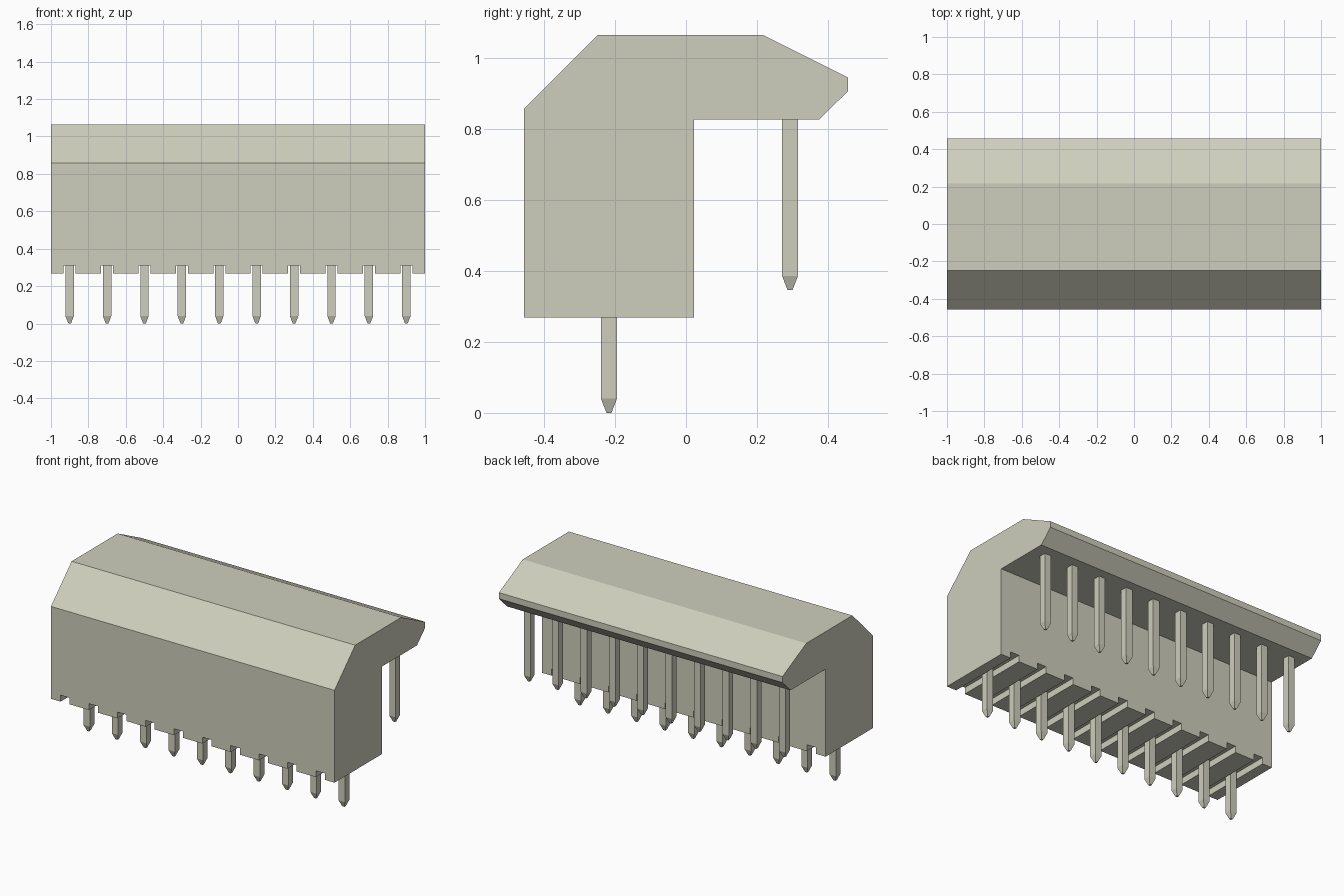
import bpy
import bmesh

if "Cube" in bpy.data.objects:
    bpy.data.objects.remove(bpy.data.objects["Cube"], do_unlink=True)

COUNT, PITCH = 10, 0.2
PIN_X = [(i - (COUNT - 1) / 2) * PITCH for i in range(COUNT)]

beige = bpy.data.materials.new("warm beige grey")
beige.use_nodes = True
colour = (0.62, 0.62, 0.51, 1)
beige.diffuse_color = colour
beige.node_tree.nodes["Principled BSDF"].inputs["Base Color"].default_value = colour


def make_object(name, bm):
    bmesh.ops.recalc_face_normals(bm, faces=bm.faces)
    mesh = bpy.data.meshes.new(name)
    bm.to_mesh(mesh)
    bm.free()
    mesh.materials.append(beige)
    obj = bpy.data.objects.new(name, mesh)
    bpy.context.collection.objects.link(obj)
    return obj


def extrude_profile(bm, points, x0, x1):
    """Extrude a (y, z) outline along x."""
    face = bm.faces.new([bm.verts.new((x0, y, z)) for y, z in points])
    grown = bmesh.ops.extrude_face_region(bm, geom=[face])["geom"]
    moved = [g for g in grown if isinstance(g, bmesh.types.BMVert)]
    bmesh.ops.translate(bm, verts=moved, vec=(x1 - x0, 0, 0))


def make_pin(name, x, y, tip, top):
    """Square pin with a blunt pyramid tip."""
    bm = bmesh.new()
    rings = []
    for z, r in ((tip, 0.007), (tip + 0.04, 0.0225), (top, 0.0225)):
        rings.append([bm.verts.new((x + sx * r, y + sy * r, z))
                      for sx, sy in ((-1, -1), (1, -1), (1, 1), (-1, 1))])
    for low, high in zip(rings, rings[1:]):
        for i in range(4):
            j = (i + 1) % 4
            bm.faces.new((low[i], low[j], high[j], high[i]))
    bm.faces.new(rings[0])
    bm.faces.new(rings[-1])
    make_object(name, bm)


# Housing: chamfered hook-shaped section along the full length
bm = bmesh.new()
extrude_profile(bm, [(-0.456, 0.268), (0.022, 0.268), (0.022, 0.826),
                     (0.375, 0.826), (0.456, 0.906), (0.456, 0.945),
                     (0.216, 1.065), (-0.248, 1.065), (-0.456, 0.857)], -1, 1)
housing = make_object("housing", bm)

# Grooves under the housing, one around each lower pin
bm = bmesh.new()
for x in PIN_X:
    extrude_profile(bm, [(-0.6, 0.2), (0.2, 0.2), (0.2, 0.309), (-0.6, 0.309)],
                    x - 0.032, x + 0.032)
cutter = make_object("groove_cutter", bm)
cutter.hide_render = True
cut = housing.modifiers.new("grooves", 'BOOLEAN')
cut.operation = 'DIFFERENCE'
cut.solver = 'EXACT'
cut.object = cutter
bpy.context.view_layer.objects.active = housing
bpy.ops.object.modifier_apply(modifier=cut.name)
bpy.data.objects.remove(cutter, do_unlink=True)

# Lower and rear pin rows
for i, x in enumerate(PIN_X, 1):
    make_pin(f"lower_pin_{i}", x, -0.217, 0.0, 0.309)
    make_pin(f"rear_pin_{i}", x, 0.293, 0.346, 0.826)
